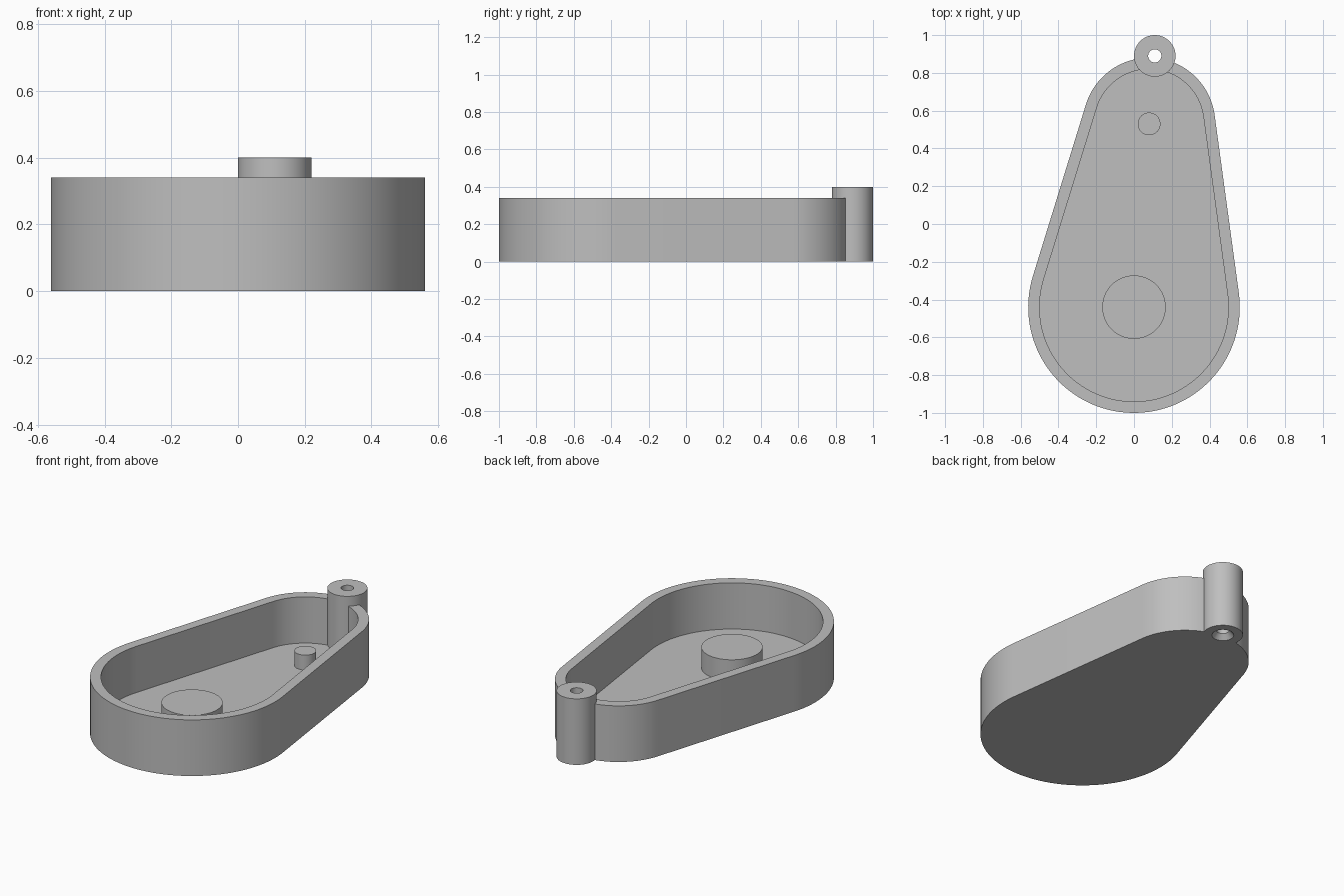
import bpy, bmesh, math
from mathutils import Vector

cube = bpy.data.objects.get("Cube")
if cube:
    bpy.data.objects.remove(cube, do_unlink=True)

grey = bpy.data.materials.new("light_grey")
grey.use_nodes = True
grey.diffuse_color = (0.52, 0.52, 0.52, 1)
grey.node_tree.nodes["Principled BSDF"].inputs["Base Color"].default_value = grey.diffuse_color

BIG = Vector((0, -0.44))      # centre of the wide end
SMALL = Vector((0.08, 0.53))  # centre of the narrow end
LUG = Vector((0.11, 0.89))    # centre of the screw lug
FLOOR, RIM, LUG_TOP = 0.06, 0.34, 0.40
WALL = 0.06


def arc(centre, radius, start, end, steps):
    """Points along an arc, both ends included."""
    angles = [start + (end - start) * i / steps for i in range(steps + 1)]
    return [centre + radius * Vector((math.cos(a), math.sin(a))) for a in angles]


def circle(centre, radius, steps=64):
    return arc(centre, radius, 0, math.tau, steps)[:-1]


def teardrop(inset):
    """Two arcs joined by their outer tangents."""
    r_big, r_small = 0.56 - inset, 0.35 - inset
    axis = SMALL - BIG
    heading = math.atan2(axis.y, axis.x)
    spread = math.acos((r_big - r_small) / axis.length)
    right, left = heading - spread, heading + spread
    return (arc(SMALL, r_small, right, left, 48)
            + arc(BIG, r_big, left, right + math.tau, 64))


def stack(name, rings, closed=False):
    """Skin a list of (outline, height) rings; cap the ends or join them."""
    bm = bmesh.new()
    loops = [[bm.verts.new((p.x, p.y, z)) for p in pts] for pts, z in rings]
    pairs = list(zip(loops, loops[1:]))
    if closed:
        pairs.append((loops[-1], loops[0]))
    else:
        bm.faces.new(loops[0])
        bm.faces.new(loops[-1])
    for a, b in pairs:
        for i in range(len(a)):
            j = (i + 1) % len(a)
            bm.faces.new((a[i], a[j], b[j], b[i]))
    bmesh.ops.recalc_face_normals(bm, faces=bm.faces)
    mesh = bpy.data.meshes.new(name)
    bm.to_mesh(mesh)
    bm.free()
    mesh.materials.append(grey)
    obj = bpy.data.objects.new(name, mesh)
    bpy.context.collection.objects.link(obj)
    return obj


def select(obj):
    bpy.ops.object.select_all(action='DESELECT')
    obj.select_set(True)
    bpy.context.view_layer.objects.active = obj


# Open tray with a raised wall
outer, inner = teardrop(0), teardrop(WALL)
tray = stack("tray", [(outer, 0), (outer, RIM), (inner, RIM), (inner, FLOOR)])

# Clear the tray where the lug stands
cutter = stack("lug_cutter", [(circle(LUG, 0.11), -0.1), (circle(LUG, 0.11), 0.5)])
cutter.hide_render = True
select(tray)
cut = tray.modifiers.new("lug_seat", 'BOOLEAN')
cut.operation = 'DIFFERENCE'
cut.solver = 'EXACT'
cut.object = cutter
bpy.ops.object.modifier_apply(modifier=cut.name)
bpy.data.objects.remove(cutter, do_unlink=True)

# Screw lug with a through hole, countersunk underneath
lug = stack("screw_lug", [
    (circle(LUG, 0.11), 0), (circle(LUG, 0.11), LUG_TOP),
    (circle(LUG, 0.035), LUG_TOP), (circle(LUG, 0.035), 0.03),
    (circle(LUG, 0.06), 0)], closed=True)

# Posts standing on the tray floor
big_post = stack("large_post", [(circle(BIG, 0.168), FLOOR), (circle(BIG, 0.168), 0.185)])
small_post = stack("small_post", [(circle(SMALL, 0.06), FLOOR), (circle(SMALL, 0.06), 0.15)])

for part in (tray, lug, big_post, small_post):
    select(part)
    bpy.ops.object.shade_smooth_by_angle(angle=math.radians(30))
